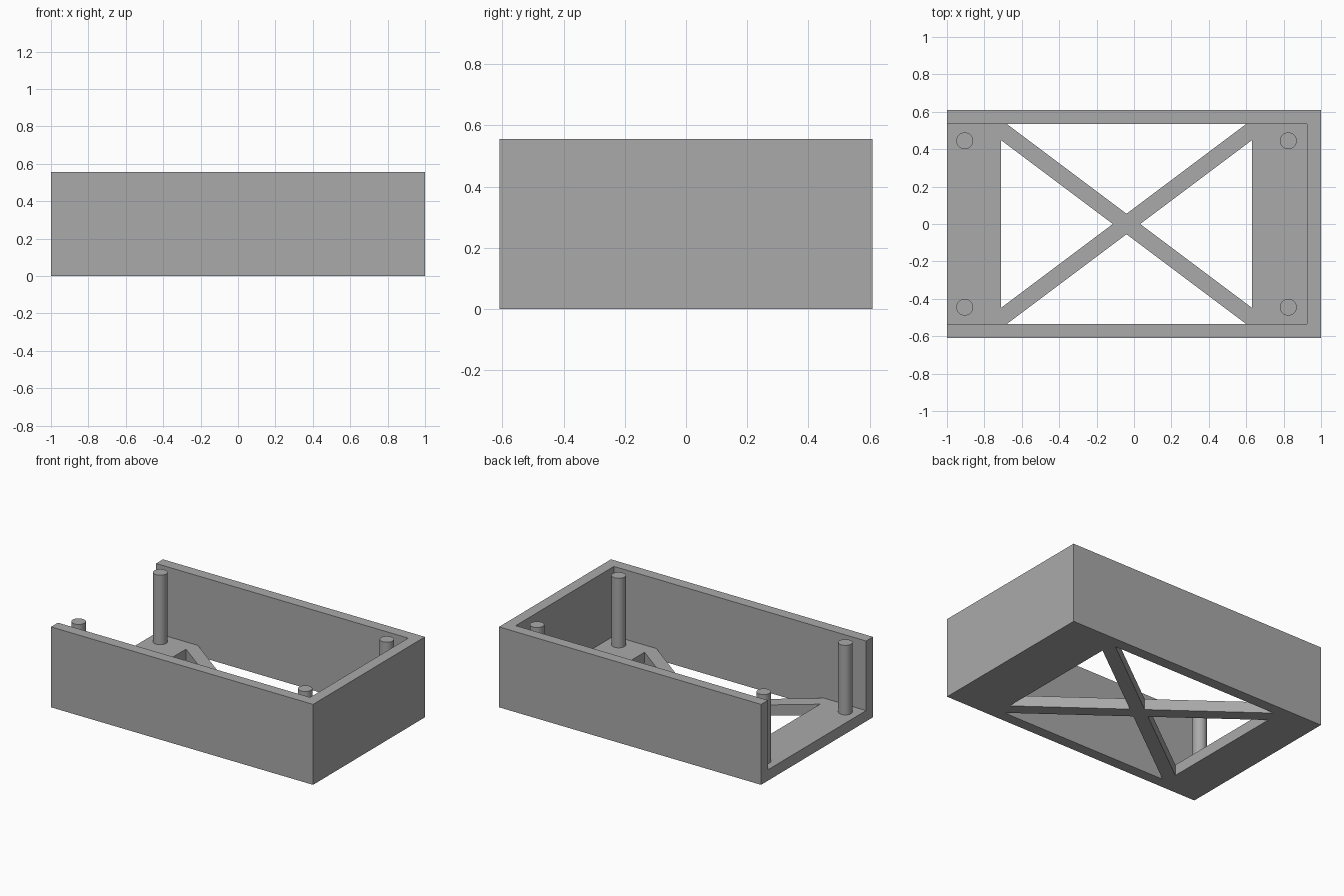
import bpy
import bmesh

if "Cube" in bpy.data.objects:
    bpy.data.objects.remove(bpy.data.objects["Cube"], do_unlink=True)

# Main dimensions
HALF_X, HALF_Y, HEIGHT = 1.0, 0.61, 0.555
WALL = 0.075
IN_Y = HALF_Y - WALL
HOLE_L, HOLE_R = -0.71, 0.63
MID_X = (HOLE_L + HOLE_R) / 2
SLOPE, BAR = 0.75, 0.055     # brace slope and half its vertical width

GREY = (0.4, 0.4, 0.4, 1)
grey = bpy.data.materials.new("grey plastic")
grey.use_nodes = True
grey.diffuse_color = GREY
grey.node_tree.nodes["Principled BSDF"].inputs["Base Color"].default_value = GREY


def prism(name, outline, z0, z1):
    """Extrude a flat outline from z0 up to z1."""
    bm = bmesh.new()
    face = bm.faces.new([bm.verts.new((x, y, z0)) for x, y in outline])
    top = bmesh.ops.extrude_face_region(bm, geom=[face])["geom"]
    verts = [v for v in top if isinstance(v, bmesh.types.BMVert)]
    bmesh.ops.translate(bm, verts=verts, vec=(0, 0, z1 - z0))
    bmesh.ops.recalc_face_normals(bm, faces=bm.faces)
    mesh = bpy.data.meshes.new(name)
    bm.to_mesh(mesh)
    bm.free()
    mesh.materials.append(grey)
    obj = bpy.data.objects.new(name, mesh)
    bpy.context.collection.objects.link(obj)
    return obj


def rectangle(x0, x1, y):
    return [(x0, -y), (x1, -y), (x1, y), (x0, y)]


def cut(target, cutter):
    """Subtract the cutter, then remove it."""
    mod = target.modifiers.new("cut", "BOOLEAN")
    mod.operation = "DIFFERENCE"
    mod.solver = "EXACT"
    mod.object = cutter
    bpy.context.view_layer.objects.active = target
    bpy.ops.object.modifier_apply(modifier=mod.name)
    bpy.data.objects.remove(cutter, do_unlink=True)


# Tray with a cavity open at one end
tray = prism("tray", rectangle(-HALF_X, HALF_X, HALF_Y), 0, HEIGHT)
cut(tray, prism("cavity_cutter", rectangle(-HALF_X - 0.2, HALF_X - WALL, IN_Y), WALL, 1))

# Four triangular floor openings that leave the crossed braces
half_base = (IN_Y - BAR) / SLOPE
half_side = (HOLE_R - MID_X) * SLOPE - BAR
for s in (-1, 1):
    long_hole = [(MID_X, s * BAR), (MID_X + half_base, s * IN_Y), (MID_X - half_base, s * IN_Y)]
    cut(tray, prism("long_hole_cutter", long_hole, -0.1, 0.2))
    edge = MID_X + s * (HOLE_R - MID_X)
    end_hole = [(MID_X + s * BAR / SLOPE, 0), (edge, half_side), (edge, -half_side)]
    cut(tray, prism("end_hole_cutter", end_hole, -0.1, 0.2))

# Corner posts, sunk a little into the floor
for end, x in (("open_end", -0.905), ("closed_end", 0.825)):
    for side, y in (("front", -0.445), ("back", 0.445)):
        base = WALL - 0.02
        bpy.ops.mesh.primitive_cylinder_add(
            vertices=32, radius=0.045, depth=HEIGHT - base,
            location=(x, y, (HEIGHT + base) / 2))
        post = bpy.context.object
        post.name = f"{end}_{side}_post"
        post.data.materials.append(grey)
        bpy.ops.object.shade_smooth_by_angle()
